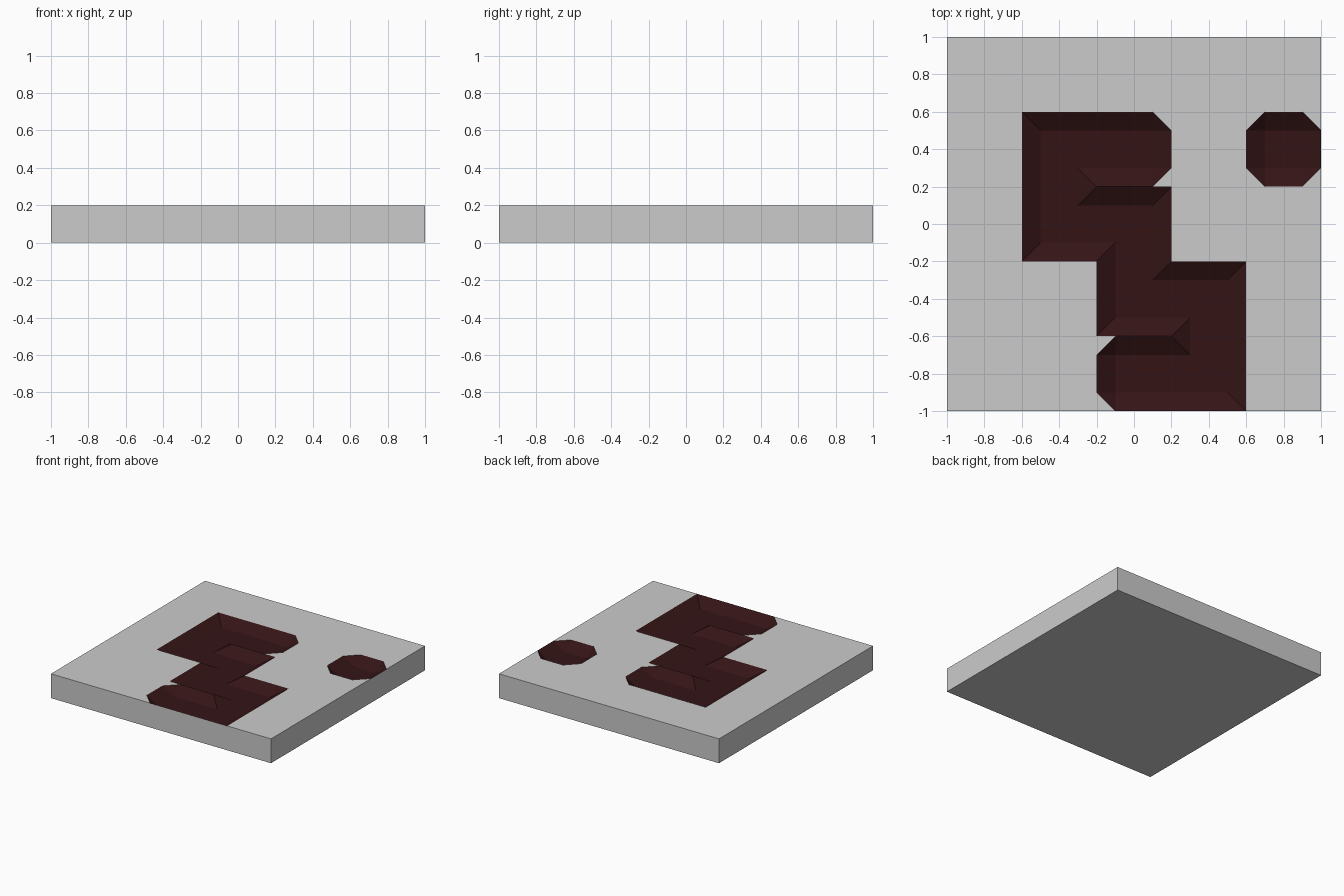
import bpy, bmesh

if "Cube" in bpy.data.objects:
    bpy.data.objects.remove(bpy.data.objects["Cube"])

TOP, DEPTH, CELL, STEP = 0.2, 0.06, 0.4, 0.1

# Channel route and lone pool, as (column, row) cells of a 5 x 5 grid from front left
route = [(2, 3), (1, 3), (1, 2), (2, 2), (2, 1), (3, 1), (3, 0), (2, 0)]
pool = (4, 3)

# Directions in which each sunken cell opens into its neighbour
links = {pool: set()}
for cell in route:
    links[cell] = set()
for a, b in zip(route, route[1:]):
    d = (b[0] - a[0], b[1] - a[1])
    links[a].add(d)
    links[b].add((-d[0], -d[1]))

bm = bmesh.new()


def face(points, material):
    f = bm.faces.new([bm.verts.new(p) for p in points])
    f.material_index = material


def build_cell(col, row):
    opens = links.get((col, row))

    def point(i, j):
        z = TOP
        if opens is not None:
            side_x = (i == 4) - (i == 0)
            side_y = (j == 4) - (j == 0)
            inner = not side_x and not side_y
            gate = (side_x == 0 or side_y == 0) and (side_x, side_y) in opens
            if inner or gate:
                z -= DEPTH
        return (-1 + col * CELL + i * STEP, -1 + row * CELL + j * STEP, z)

    for i in range(4):
        for j in range(4):
            quad = [(i, j), (i + 1, j), (i + 1, j + 1), (i, j + 1)]
            if opens is None:
                face([point(*q) for q in quad], 0)
                continue
            if i in (0, 3) and j in (0, 3):
                # Corner: start at the outer corner, then split
                outer = (0 if i == 0 else 4, 0 if j == 0 else 4)
                k = quad.index(outer)
                o, p, q, r = [point(*c) for c in quad[k:] + quad[:k]]
                sx = -1 if i == 0 else 1
                sy = -1 if j == 0 else 1
                walled = (sx, 0) not in opens and (0, sy) not in opens
                if walled and len(opens) < 2:
                    face([o, p, r], 0)       # flat chamfer at channel ends
                    face([p, q, r], 1)
                else:
                    face([o, p, q], 1)       # mitred bank
                    face([o, q, r], 1)
            else:
                face([point(*q) for q in quad], 1)


# Top surface with sunken banks
for col in range(5):
    for row in range(5):
        build_cell(col, row)
bmesh.ops.remove_doubles(bm, verts=bm.verts, dist=0.001)

# Outer sides and underside
rim = [e for e in bm.edges if e.is_boundary]
skirt = bmesh.ops.extrude_edge_only(bm, edges=rim)["geom"]
for v in skirt:
    if isinstance(v, bmesh.types.BMVert):
        v.co.z = 0
for f in skirt:
    if isinstance(f, bmesh.types.BMFace):
        f.material_index = 0
face([(-1, -1, 0), (-1, 1, 0), (1, 1, 0), (1, -1, 0)], 0)
bmesh.ops.recalc_face_normals(bm, faces=bm.faces)

mesh = bpy.data.meshes.new("ground_tile")
bm.to_mesh(mesh)
bm.free()

# Plain grey slab and dark red channel
stone = bpy.data.materials.new("stone")
stone.diffuse_color = (0.8, 0.8, 0.8, 1)
stone.use_nodes = True
stone.node_tree.nodes["Principled BSDF"].inputs["Base Color"].default_value = stone.diffuse_color
molten = bpy.data.materials.new("dark_red")
molten.diffuse_color = (0.035, 0.007, 0.008, 1)
molten.use_nodes = True
molten.node_tree.nodes["Principled BSDF"].inputs["Base Color"].default_value = molten.diffuse_color
mesh.materials.append(stone)
mesh.materials.append(molten)
tile = bpy.data.objects.new("ground_tile", mesh)
bpy.context.collection.objects.link(tile)
